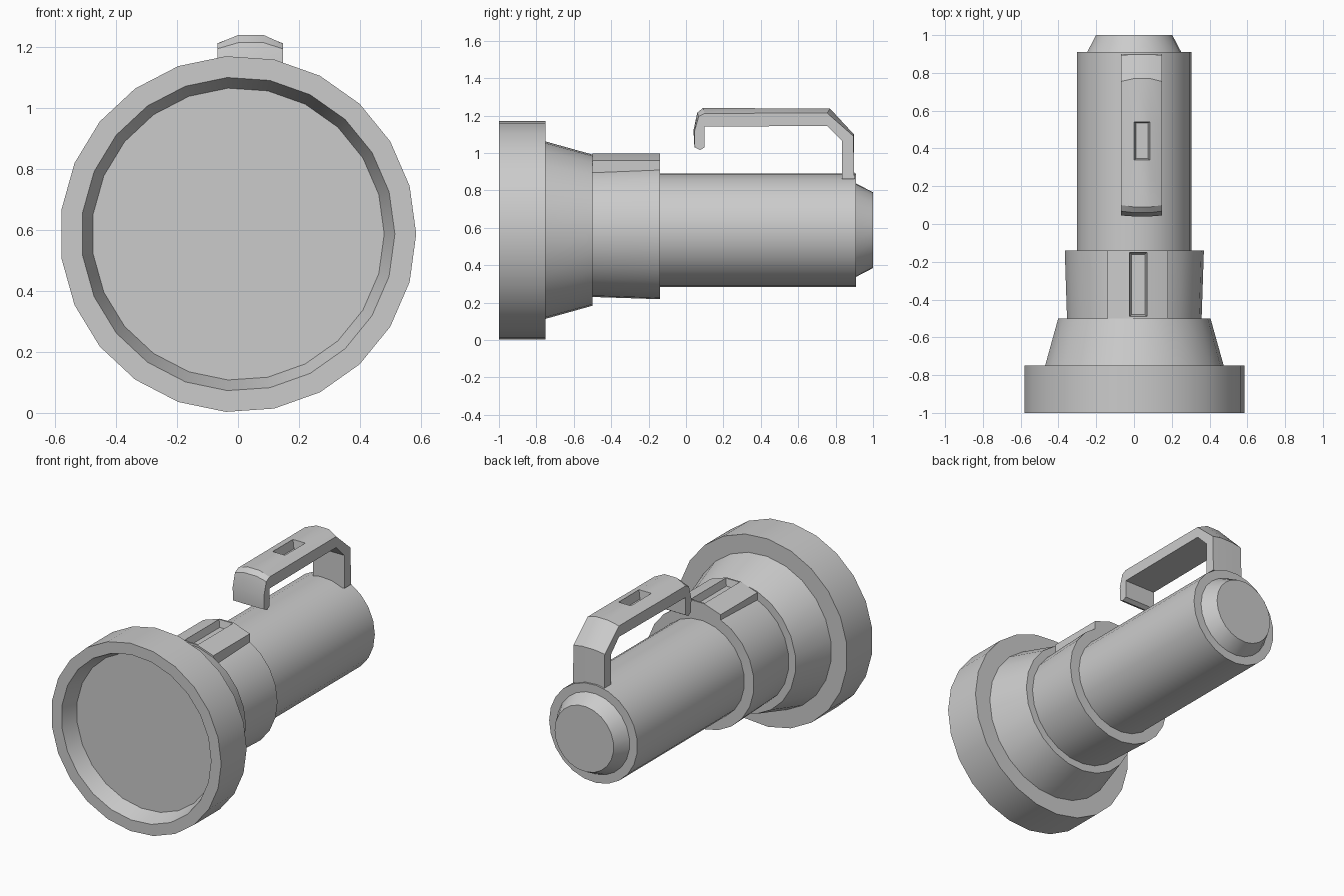
import bpy, bmesh
from math import cos, sin, tau, radians
from mathutils import Vector

if "Cube" in bpy.data.objects:
    bpy.data.objects.remove(bpy.data.objects["Cube"])

SIDES, AXIS_Z = 23, 0.587


def finish(name, bm):
    bmesh.ops.recalc_face_normals(bm, faces=bm.faces)
    me = bpy.data.meshes.new(name)
    bm.to_mesh(me)
    bm.free()
    ob = bpy.data.objects.new(name, me)
    bpy.context.collection.objects.link(ob)
    bpy.ops.object.select_all(action='DESELECT')
    bpy.context.view_layer.objects.active = ob
    ob.select_set(True)
    bpy.ops.object.shade_smooth_by_angle(angle=radians(25))
    return ob


def bridge(bm, a, b, closed=True):
    n = len(a)
    return [bm.faces.new((a[i], a[(i + 1) % n], b[(i + 1) % n], b[i])) for i in range(n)]


def lathe(name, profile, cap_start=False, cap_end=False):
    """Turn (radius, y) points around the long axis."""
    bm = bmesh.new()
    rings = [[bm.verts.new((r * cos(tau * k / SIDES), y, AXIS_Z + r * sin(tau * k / SIDES)))
              for k in range(SIDES)] for r, y in profile]
    for a, b in zip(rings, rings[1:]):
        bridge(bm, a, b)
    if cap_start:
        bm.faces.new(rings[0])
    if cap_end:
        bm.faces.new(rings[-1])
    return finish(name, bm)


def crowned(name, xs, outline, edge_outline, pocket, floor_z):
    """Loft (y, z) outlines across x; sink the middle-strip face at index pocket."""
    bm = bmesh.new()
    loops = [[bm.verts.new((x, y, z)) for y, z in o]
             for x, o in zip(xs, (edge_outline, outline, outline, edge_outline))]
    strips = [bridge(bm, a, b) for a, b in zip(loops, loops[1:])]
    bm.faces.new(loops[0])
    bm.faces.new(loops[-1])
    top = strips[1][pocket]
    floor = bmesh.ops.extrude_discrete_faces(bm, faces=[top])['faces'][0]
    mid = floor.calc_center_median()
    for v in floor.verts:
        v.co = Vector((mid.x + (v.co.x - mid.x) * 0.75, mid.y + (v.co.y - mid.y) * 0.94, floor_z))
    return finish(name, bm)


# Head with recessed lens and tapered neck
lathe("lamp_head", [(0.48, -0.9), (0.515, -1), (0.585, -1), (0.585, -0.75),
                    (0.475, -0.75), (0.405, -0.5), (0.34, -0.5)], cap_start=True)

# Collar behind the neck
lathe("collar", [(0.358, -0.5), (0.37, -0.14), (0.29, -0.14)])

# Grip tube with tapered tail cap
lathe("grip_tube", [(0.304, -0.14), (0.304, 0.91), (0.25, 0.91), (0.203, 1)], cap_end=True)

# Switch block with a slot
def block(top):
    return [(-0.5, 0.87), (-0.5, top), (-0.49, top), (-0.15, top), (-0.14, top), (-0.14, 0.87)]

crowned("switch_block", (-0.14, -0.025, 0.07, 0.18), block(0.998), block(0.96), 2, 0.955)

# Belt clip: inner edge shared, outer edge lower at the sides
inner = [(0.1, 1.03), (0.1, 1.14), (0.755, 1.145), (0.835, 1.065), (0.835, 0.86)]
outer = [(0.9, 0.86), (0.897, 1.1), (0.77, 1.237), (0.54, 1.238), (0.34, 1.239),
         (0.09, 1.24), (0.06, 1.215), (0.04, 1.12), (0.045, 1.03), (0.075, 1.015)]
edge = [(0.9, 0.86), (0.895, 1.09), (0.755, 1.213), (0.54, 1.213), (0.34, 1.212),
        (0.1, 1.212), (0.068, 1.195), (0.045, 1.115), (0.047, 1.03), (0.075, 1.015)]
crowned("belt_clip", (-0.068, 0.0, 0.085, 0.147), outer + inner, edge + inner, 3, 1.185)
